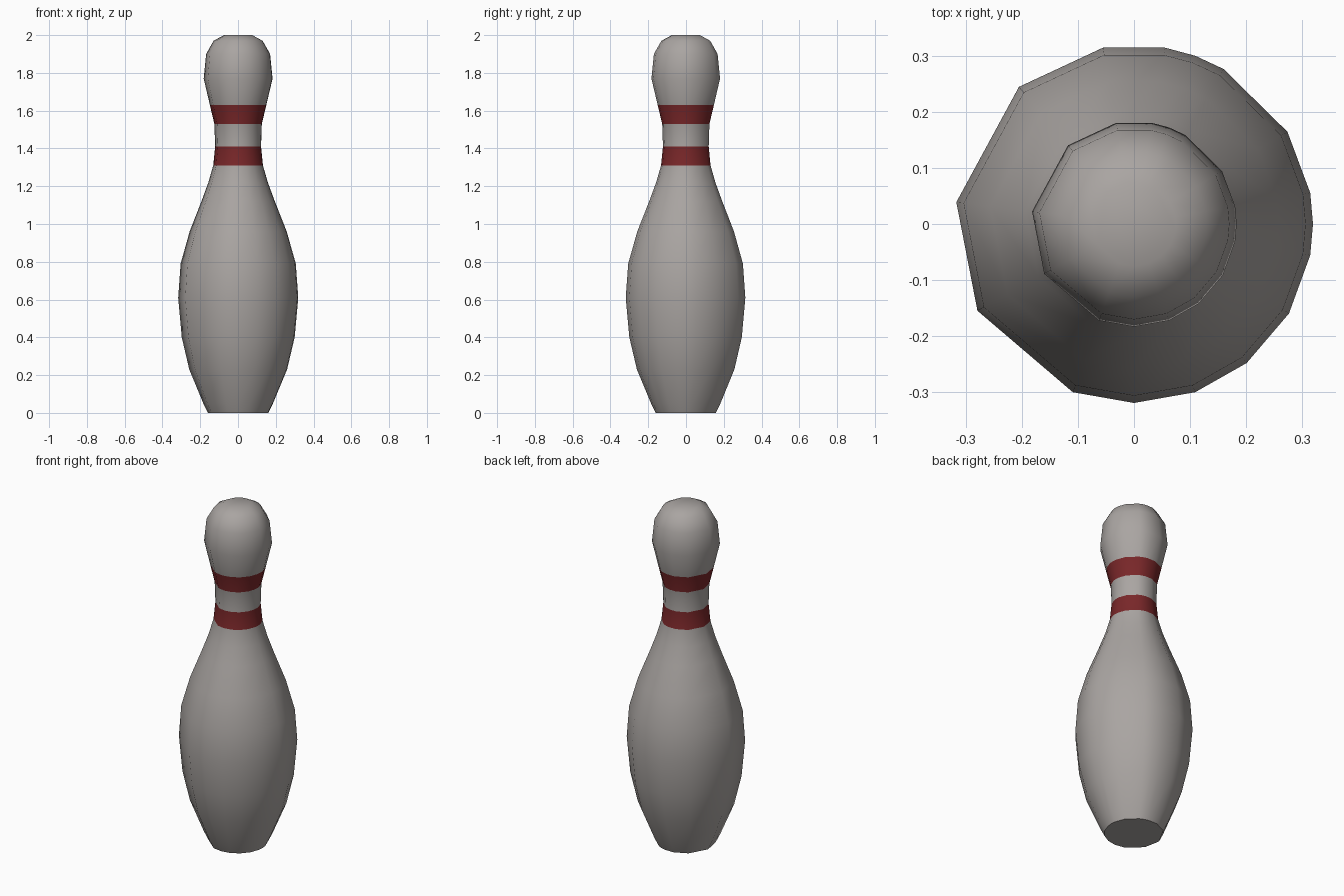
import bpy, bmesh, math

if "Cube" in bpy.data.objects:
    bpy.data.objects.remove(bpy.data.objects["Cube"])

# Flat colours
def material(name, rgb):
    m = bpy.data.materials.new(name)
    m.diffuse_color = (*rgb, 1)
    m.use_nodes = True
    m.node_tree.nodes["Principled BSDF"].inputs["Base Color"].default_value = m.diffuse_color
    return m

white = material("warm white", (0.40, 0.375, 0.36))
red = material("dark red", (0.19, 0.02, 0.022))

# Lathe profile as (radius, height), base to crown
profile = [(0.16, 0), (0.185, 0.05), (0.26, 0.23), (0.30, 0.40), (0.319, 0.61),
           (0.306, 0.79), (0.258, 0.96), (0.195, 1.12), (0.158, 1.22),
           (0.132, 1.31), (0.122, 1.41), (0.126, 1.53), (0.150, 1.63),
           (0.183, 1.77), (0.170, 1.90), (0.130, 1.97), (0.075, 2.0)]
# Uneven side spacing seen from the top, in degrees
angles = [0, 10, 31, 60, 70, 80, 100, 130, 173, 209, 250, 270, 290, 309, 330, 350]
stripes = [(1.31, 1.41), (1.53, 1.63)]

# Pin body
bm = bmesh.new()
rings = [[bm.verts.new((r * math.cos(math.radians(a)), r * math.sin(math.radians(a)), z))
          for a in angles] for r, z in profile]
n = len(angles)
for low, high in zip(rings, rings[1:]):
    mid = (low[0].co.z + high[0].co.z) / 2
    for i in range(n):
        j = (i + 1) % n
        f = bm.faces.new((low[i], low[j], high[j], high[i]))
        # Neck stripes by height
        f.material_index = int(any(a < mid < b for a, b in stripes))
bm.faces.new(rings[0][::-1])
bm.faces.new(rings[-1])

mesh = bpy.data.meshes.new("bowling_pin")
bm.to_mesh(mesh)
bm.free()
mesh.materials.append(white)
mesh.materials.append(red)
pin = bpy.data.objects.new("bowling_pin", mesh)
bpy.context.collection.objects.link(pin)

# Smooth sides with a sharp base edge
bpy.context.view_layer.objects.active = pin
pin.select_set(True)
bpy.ops.object.shade_smooth_by_angle(angle=math.radians(50))
